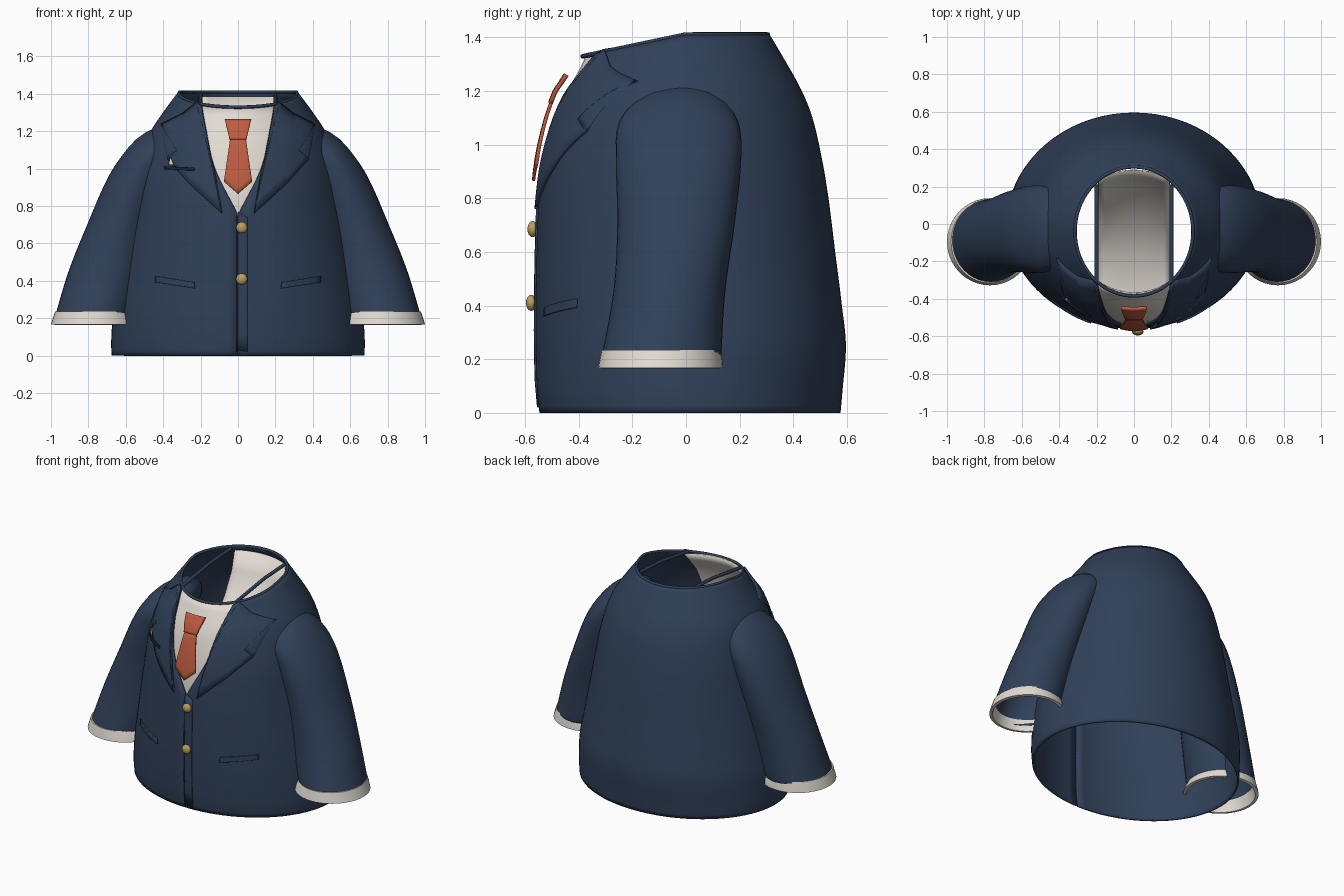
import bpy, bmesh, math

old = bpy.data.objects.get("Cube")
if old:
    bpy.data.objects.remove(old)


def material(name, rgb):
    m = bpy.data.materials.new(name)
    m.use_nodes = True
    m.diffuse_color = (*rgb, 1)
    m.node_tree.nodes["Principled BSDF"].inputs["Base Color"].default_value = (*rgb, 1)
    return m


NAVY = material("navy cloth", (0.030, 0.052, 0.100))
DARK = material("dark seam", (0.010, 0.017, 0.035))
WHITE = material("off white cloth", (0.76, 0.71, 0.65))
RUST = material("rust tie", (0.52, 0.105, 0.05))
GOLD = material("gold button", (0.52, 0.34, 0.11))

# Jacket sections: height, half width, front y, back y
BODY = [(0, .67, -.54, .57), (.08, .672, -.55, .577), (.25, .66, -.555, .59),
        (.4, .635, -.555, .575), (.6, .6, -.552, .55), (.8, .565, -.545, .525),
        (.95, .54, -.53, .5), (1.1, .5, -.495, .465), (1.2, .46, -.458, .425),
        (1.3, .395, -.42, .37), (1.41, .315, -.385, .305)]
# Half width of the neck opening by height
OPENING = [(.76, .003), (1.02, .13), (1.33, .19), (1.41, .2)]
# Sleeve sections: height, inner x, outer x, front y, back y
SLEEVE = [(.2, .575, .975, -.31, .125), (.45, .51, .9, -.265, .14),
          (.7, .46, .8, -.25, .175), (.95, .38, .69, -.255, .2),
          (1.08, .33, .605, -.245, .19), (1.17, .31, .52, -.17, .13),
          (1.22, .34, .43, -.07, .05)]


def sample(table, t):
    """Smooth interpolation of table rows by their first entry."""
    t = min(max(t, table[0][0]), table[-1][0])
    i = 0
    while i < len(table) - 2 and t > table[i + 1][0]:
        i += 1

    def slope(k, c):
        lo, hi = max(k - 1, 0), min(k + 1, len(table) - 1)
        return (table[hi][c] - table[lo][c]) / (table[hi][0] - table[lo][0])

    h = table[i + 1][0] - table[i][0]
    s = (t - table[i][0]) / h
    ease = s * s * (3 - 2 * s)
    return [table[i][c] * (1 - ease) + table[i + 1][c] * ease
            + h * s * (1 - s) * ((1 - s) * slope(i, c) - s * slope(i + 1, c))
            for c in range(1, len(table[0]))]


def drop(y, t):
    """The neck rim dips towards the front."""
    return .08 * max(0, (t - 1.2) / .21) * max(0, -y / .38)


def body_point(angle, t):
    a, f, b = sample(BODY, t)
    y = (f + b) / 2 - (b - f) / 2 * math.cos(angle)
    return (a * math.sin(angle), y, t - drop(y, t))


def front_y(x, z):
    t = z
    for _ in range(5):
        a, f, b = sample(BODY, t)
        y = (f + b) / 2 - (b - f) / 2 * math.sqrt(max(0, 1 - (x / a) ** 2))
        t = min(z + drop(y, t), 1.41)
    return y


def finish(name, bm, mat, thickness=0, smooth=40):
    bmesh.ops.recalc_face_normals(bm, faces=bm.faces)
    me = bpy.data.meshes.new(name)
    bm.to_mesh(me)
    bm.free()
    me.materials.append(mat)
    ob = bpy.data.objects.new(name, me)
    bpy.context.collection.objects.link(ob)
    if thickness:
        mod = ob.modifiers.new("Thickness", "SOLIDIFY")
        mod.thickness = thickness
        mod.offset = 0
    bpy.ops.object.select_all(action="DESELECT")
    ob.select_set(True)
    bpy.context.view_layer.objects.active = ob
    bpy.ops.object.shade_smooth_by_angle(angle=math.radians(smooth))
    return ob


def loft(name, rings, mat, closed=True, cap=False, thickness=0):
    bm = bmesh.new()
    rows = [[bm.verts.new(p) for p in ring] for ring in rings]
    n = len(rows[0])
    for r, s in zip(rows, rows[1:]):
        for i in range(n if closed else n - 1):
            j = (i + 1) % n
            bm.faces.new((r[i], r[j], s[j], s[i]))
    if cap:
        bm.faces.new(rows[-1])
    return finish(name, bm, mat, thickness)


def plate(name, outline, mat, offset, thickness, cuts=7):
    """Flat outline in x and z, draped over the jacket front."""
    bm = bmesh.new()
    bm.faces.new([bm.verts.new((x, 0, z)) for x, z in outline])
    bmesh.ops.triangulate(bm, faces=bm.faces)
    bmesh.ops.subdivide_edges(bm, edges=bm.edges, cuts=cuts, use_grid_fill=True)
    for v in bm.verts:
        v.co.y = front_y(v.co.x, v.co.z) - offset
    return finish(name, bm, mat, thickness)


def tube(name, points, radius, mat, cyclic=False):
    cu = bpy.data.curves.new(name, "CURVE")
    cu.dimensions = "3D"
    cu.bevel_depth = radius
    cu.bevel_resolution = 2
    cu.use_fill_caps = True
    sp = cu.splines.new("POLY")
    sp.points.add(len(points) - 1)
    for p, co in zip(sp.points, points):
        p.co = (*co, 1)
    sp.use_cyclic_u = cyclic
    cu.materials.append(mat)
    ob = bpy.data.objects.new(name, cu)
    bpy.context.collection.objects.link(ob)


def oval(side, x0, x1, y0, y1, z, n=40):
    ring = [2 * math.pi * i / n for i in range(n)]
    return [(side * ((x0 + x1) / 2 + (x1 - x0) / 2 * math.cos(t)),
             (y0 + y1) / 2 + (y1 - y0) / 2 * math.sin(t), z) for t in ring]


# Jacket body, open at the hem, the neck and the front
rings = []
for k in range(55):
    t = 1.41 * k / 54
    gap = .003 if t < .76 else sample(OPENING, t)[0]
    start = math.asin(gap / sample(BODY, t)[0])
    rings.append([body_point(start + (2 * math.pi - 2 * start) * i / 72, t) for i in range(73)])
loft("jacket_body", rings, NAVY, closed=False, thickness=.012)
tube("neck_rim", [body_point(2 * math.pi * i / 64, 1.41) for i in range(64)], .009, NAVY, True)
plate("front_seam", [(-.009, .02), (-.001, .02), (-.001, .75), (-.009, .75)], DARK, .008, .004)
plate("front_overlap", [(0, .03), (.05, .02), (.05, .74), (0, .77)], NAVY, .008, .008)

# Shirt front and the inner back of the shirt
plate("shirt_front", [(0, .72), (.1, .82), (.19, 1.02), (.215, 1.33),
                      (-.215, 1.33), (-.19, 1.02), (-.1, .82)], WHITE, -.016, .008, 9)
lining = [(.8, -.47), (.8, -.4), (.84, -.2), (.95, .0), (1.12, .16), (1.26, .25), (1.385, .288)]
loft("shirt_inside", [[(x, y * math.sqrt(1 - (x / .33) ** 2), z)
                       for x in [.19 * i / 6 for i in range(-6, 7)]] for z, y in lining],
     WHITE, closed=False, thickness=.006)

# Tie with its knot
plate("tie_blade", [(-.04, 1.17), (-.075, .93), (0, .865), (.075, .93), (.04, 1.17)], RUST, .028, .012)
plate("tie_knot", [(-.07, 1.26), (-.045, 1.155), (.045, 1.155), (.07, 1.26)], RUST, .031, .016)

for side, word in ((1, "left"), (-1, "right")):
    # Lapel with a notch, and the collar edge inside the neck
    lapel = [(.085, .76), (.25, .91), (.375, 1.05), (.325, 1.095), (.41, 1.235),
             (.3, 1.29), (.22, 1.352), (.195, 1.335), (.135, 1.02)]
    plate(word + "_lapel", [(side * x, z) for x, z in lapel], NAVY, .018, .012)
    tube(word + "_collar_edge", [(side * .2, -.31, 1.345), (side * .2, 0, 1.39), (side * .2, .21, 1.4)],
         .011, NAVY)

    # Sleeve and its shirt cuff
    sleeve = []
    for k in range(31):
        z = .2 + 1.02 * k / 30
        sleeve.append(oval(side, *sample(SLEEVE, z), z))
    loft(word + "_sleeve", sleeve, NAVY, cap=True, thickness=.012)
    cuff = [((.58, .96, -.3, .115), .235), ((.568, .978, -.315, .128), .235),
            ((.55, .99, -.322, .135), .2), ((.54, 1, -.328, .138), .168),
            ((.56, .98, -.308, .118), .165), ((.585, .955, -.295, .108), .235)]
    loft(word + "_cuff", [oval(side, *c, z) for c, z in cuff], WHITE)

    # Slanted side pocket
    pocket = [(.44, .425), (.44, .392), (.23, .36), (.235, .393)]
    plate(word + "_pocket", [(side * x, z) for x, z in pocket], NAVY, .01, .01)

# Breast pocket and folded handkerchief
plate("breast_pocket", [(-.39, 1.012), (-.235, 1.005), (-.235, .99), (-.39, .997)], DARK, .03, .008)
plate("handkerchief", [(-.372, 1.02), (-.345, 1.02), (-.36, 1.06)], WHITE, .032, .004, 2)

# Gold front buttons
for word, z in (("upper", .685), ("lower", .41)):
    bm = bmesh.new()
    bmesh.ops.create_uvsphere(bm, u_segments=20, v_segments=12, radius=.03)
    for v in bm.verts:
        v.co.y *= .65
    button = finish(word + "_button", bm, GOLD, smooth=60)
    button.location = (.02, front_y(.02, z) - .022, z)
